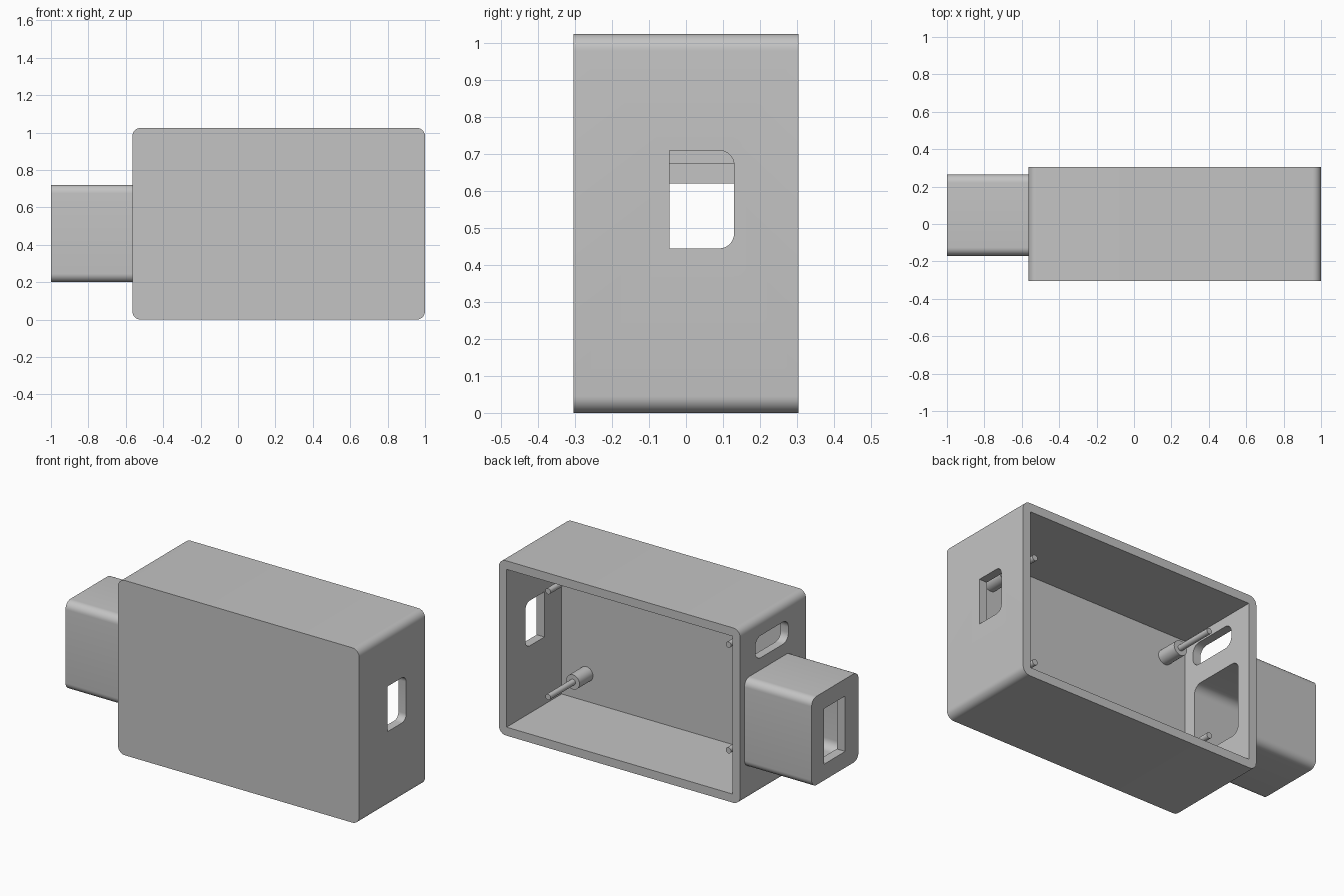
import bpy
import bmesh
from math import sin, cos, pi, radians
from mathutils import Vector

cube = bpy.data.objects.get("Cube")
if cube:
    bpy.data.objects.remove(cube, do_unlink=True)

grey = bpy.data.materials.new("plain grey")
grey.use_nodes = True
grey.diffuse_color = (0.55, 0.55, 0.55, 1)
grey.node_tree.nodes["Principled BSDF"].inputs["Base Color"].default_value = grey.diffuse_color


def rounded_rect(u, v, radii, steps=8):
    """Outline from u and v ranges; radii run from low-low corner anticlockwise."""
    corners = [(u[0], v[0], 1, 1), (u[1], v[0], -1, 1),
               (u[1], v[1], -1, -1), (u[0], v[1], 1, -1)]
    points = []
    for i, ((cu, cv, su, sv), r) in enumerate(zip(corners, radii)):
        if r == 0:
            points.append((cu, cv))
            continue
        for k in range(steps + 1):
            a = pi + (i + k / steps) * pi / 2
            points.append((cu + su * r + r * cos(a), cv + sv * r + r * sin(a)))
    return points


def prism(name, axis, u, v, w, radius=0.0):
    """Extrude a rounded rectangle along x (u=y, v=z) or y (u=x, v=z)."""
    radii = radius if isinstance(radius, tuple) else (radius,) * 4
    place = (lambda a, b, c: (c, a, b)) if axis == "x" else (lambda a, b, c: (a, c, b))
    bm = bmesh.new()
    base = bm.faces.new([bm.verts.new(place(a, b, w[0])) for a, b in rounded_rect(u, v, radii)])
    new = bmesh.ops.extrude_face_region(bm, geom=[base])["geom"]
    shift = Vector(place(0, 0, w[1] - w[0]))
    bmesh.ops.translate(bm, vec=shift, verts=[g for g in new if isinstance(g, bmesh.types.BMVert)])
    bmesh.ops.remove_doubles(bm, verts=bm.verts, dist=1e-5)
    bmesh.ops.recalc_face_normals(bm, faces=bm.faces)
    mesh = bpy.data.meshes.new(name)
    bm.to_mesh(mesh)
    bm.free()
    mesh.materials.append(grey)
    obj = bpy.data.objects.new(name, mesh)
    bpy.context.collection.objects.link(obj)
    return obj


def combine(target, tool, operation):
    """Apply a boolean and discard the tool object."""
    mod = target.modifiers.new("boolean", "BOOLEAN")
    mod.operation, mod.solver, mod.object = operation, "EXACT", tool
    bpy.context.view_layer.objects.active = target
    bpy.ops.object.modifier_apply(modifier=mod.name)
    bpy.data.objects.remove(tool, do_unlink=True)


def smooth(obj):
    bpy.ops.object.select_all(action="DESELECT")
    obj.select_set(True)
    bpy.context.view_layer.objects.active = obj
    bpy.ops.object.shade_smooth_by_angle(angle=radians(30))


# Housing: rounded box, open at the back, with a sleeve on its right side
housing = prism("housing", "y", (-0.565, 1), (0, 1.025), (-0.305, 0.305), 0.045)
combine(housing, prism("sleeve", "x", (-0.17, 0.265), (0.2, 0.72), (-1, -0.54), 0.045), "UNION")

cutters = [
    # main interior
    prism("interior", "y", (-0.515, 0.95), (0.05, 0.975), (-0.205, 0.4)),
    # sleeve cavity, open to the interior
    prism("sleeve_cavity", "x", (-0.13, 0.22), (0.245, 0.675), (-0.945, -0.45), 0.05),
    # window in the sleeve end
    prism("sleeve_window", "x", (-0.047, 0.15), (0.295, 0.62), (-1.1, -0.9)),
    # slot above the sleeve
    prism("upper_slot", "x", (-0.142, 0.165), (0.79, 0.92), (-0.7, -0.45), 0.05),
    # port in the left side, rounded towards the back
    prism("side_port", "x", (-0.045, 0.13), (0.445, 0.71), (0.9, 1.1), (0, 0.04, 0.04, 0)),
]
for cutter in cutters:
    combine(housing, cutter, "DIFFERENCE")
smooth(housing)

# Standoffs with thin locating pins near the four interior corners
for x, side in ((-0.38, "right"), (0.79, "left")):
    for z, level in ((0.21, "lower"), (0.83, "upper")):
        for part, r, end in (("standoff", 0.043, -0.08), ("pin", 0.017, 0.15)):
            smooth(prism(f"{level}_{side}_{part}", "y", (x - r, x + r), (z - r, z + r),
                         (-0.215, end), r))
